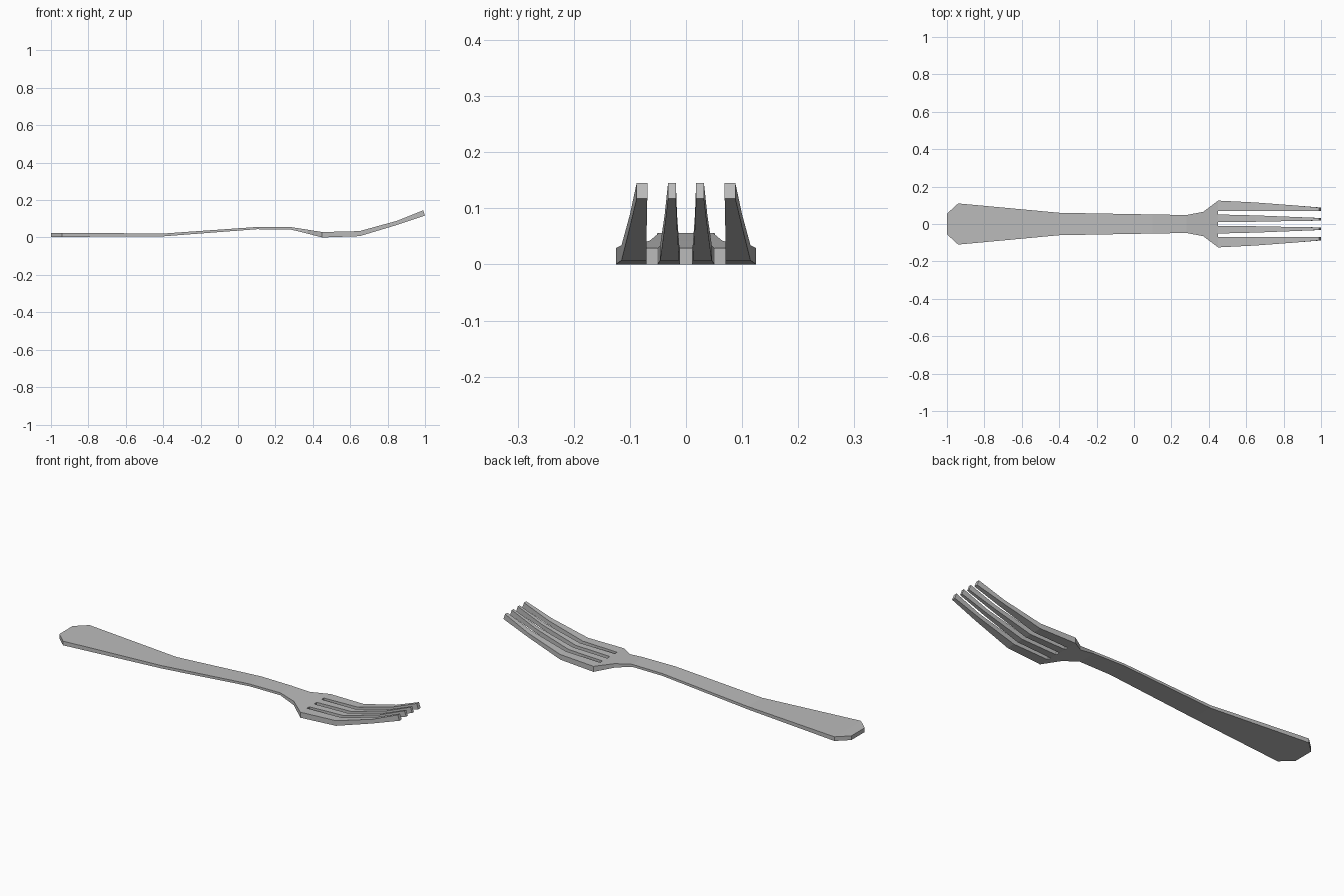
import bpy
import bmesh

cube = bpy.data.objects.get("Cube")
if cube:
    bpy.data.objects.remove(cube, do_unlink=True)

steel = bpy.data.materials.new("brushed steel grey")
steel.use_nodes = True
grey = (0.5, 0.5, 0.5, 1)
steel.diffuse_color = grey
steel.node_tree.nodes["Principled BSDF"].inputs["Base Color"].default_value = grey

# Side profile: x -> (underside z, upper z)
PROFILE = {
    -1.0: (0.003, 0.025), -0.94: (0.003, 0.025), -0.4: (0.006, 0.021),
    0.1: (0.044, 0.056), 0.28: (0.043, 0.056), 0.37: (0.021, 0.042),
    0.45: (0.0, 0.029), 0.65: (0.007, 0.034), 0.85: (0.067, 0.089),
    1.0: (0.117, 0.145),
}
# Half width of the handle and neck along x
HANDLE = [(-1.0, 0.055), (-0.94, 0.11), (-0.4, 0.06), (0.1, 0.051),
          (0.28, 0.048), (0.37, 0.065)]
# Tine edges: x, inner tine (near, far), outer tine (near, far)
TINES = [(0.45, (0.011, 0.051), (0.07, 0.125)),
         (0.65, (0.012, 0.046), (0.07, 0.115)),
         (0.85, (0.016, 0.038), (0.07, 0.1)),
         (1.0, (0.018, 0.032), (0.069, 0.088))]

# Plan outline of one half as polygons
plan = []
for (x0, w0), (x1, w1) in zip(HANDLE, HANDLE[1:]):
    plan.append([(x0, 0), (x1, 0), (x1, w1), (x0, w0)])
x0, w0 = HANDLE[-1]
xr, inner, outer = TINES[0]
plan.append([(x0, 0), (xr, 0)] + [(xr, y) for y in inner + outer] + [(x0, w0)])
for a, b in zip(TINES, TINES[1:]):
    for k in (1, 2):
        plan.append([(a[0], a[k][0]), (b[0], b[k][0]),
                     (b[0], b[k][1]), (a[0], a[k][1])])

# Upper and lower skins, then walls around the open border
bm = bmesh.new()
upper, lower = {}, {}
for p in {p for poly in plan for p in poly}:
    x, y = p
    bottom, top = PROFILE[x]
    upper[p] = bm.verts.new((x - (0.01 if x == 1.0 else 0), y, top))
    lower[p] = bm.verts.new((x, y, bottom))
edges = set()
for poly in plan:
    bm.faces.new([upper[p] for p in poly])
    bm.faces.new([lower[p] for p in reversed(poly)])
    edges.update(zip(poly, poly[1:] + poly[:1]))
for a, b in edges:
    on_seam = a[1] == 0 and b[1] == 0
    if (b, a) not in edges and not on_seam:
        bm.faces.new([upper[b], upper[a], lower[a], lower[b]])
mesh = bpy.data.meshes.new("fork")
bm.to_mesh(mesh)
bm.free()
mesh.materials.append(steel)

fork = bpy.data.objects.new("fork", mesh)
bpy.context.collection.objects.link(fork)
mirror = fork.modifiers.new("mirror halves", "MIRROR")
mirror.use_axis = (False, True, False)
mirror.use_clip = True
